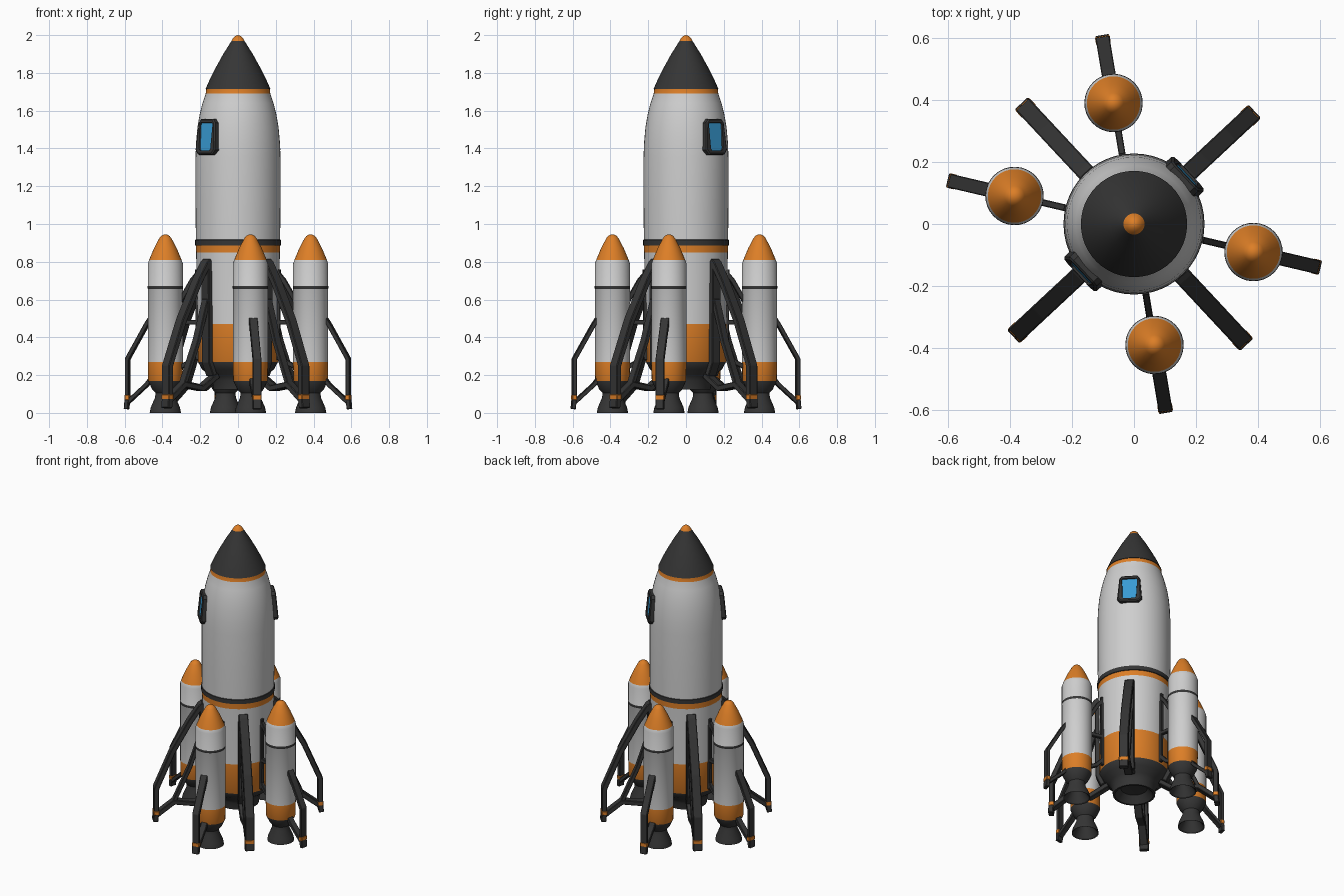
import bpy, bmesh, math
from mathutils import Matrix, Vector

if "Cube" in bpy.data.objects:
    bpy.data.objects.remove(bpy.data.objects["Cube"])


def material(name, rgb):
    m = bpy.data.materials.new(name)
    m.diffuse_color = (*rgb, 1)
    m.use_nodes = True
    m.node_tree.nodes["Principled BSDF"].inputs["Base Color"].default_value = m.diffuse_color
    return m


MATS = [material("light grey", (0.62, 0.62, 0.62)),
        material("orange", (0.72, 0.21, 0.02)),
        material("charcoal", (0.036, 0.036, 0.036)),
        material("window blue", (0.04, 0.33, 0.66))]
GREY, ORANGE, DARK, BLUE = range(4)


def finish(bm, name, angle=0.0, mat=None, smooth=None):
    """Turn a bmesh into an object rotated about the z axis."""
    bmesh.ops.recalc_face_normals(bm, faces=bm.faces)
    me = bpy.data.meshes.new(name)
    bm.to_mesh(me)
    bm.free()
    for m in MATS:
        me.materials.append(m)
    if mat is not None:
        for p in me.polygons:
            p.material_index = mat
    ob = bpy.data.objects.new(name, me)
    bpy.context.collection.objects.link(ob)
    ob.rotation_euler.z = math.radians(angle)
    if smooth:
        bpy.ops.object.select_all(action='DESELECT')
        ob.select_set(True)
        bpy.context.view_layer.objects.active = ob
        bpy.ops.object.shade_smooth_by_angle(angle=math.radians(smooth))
    return ob


def lathe(name, profile, sides, cx=0.0, angle=0.0):
    """Spin (radius, z, colour of the segment that follows) about x=cx."""
    bm = bmesh.new()
    rings = []
    for r, z, _ in profile:
        if r < 1e-4:
            rings.append([bm.verts.new((cx, 0, z))] * sides)
        else:
            rings.append([bm.verts.new((cx + r * math.cos(2 * math.pi * i / sides),
                                        r * math.sin(2 * math.pi * i / sides), z))
                          for i in range(sides)])
    for (a, b), (_, _, mat) in zip(zip(rings, rings[1:]), profile):
        for i in range(sides):
            j = (i + 1) % sides
            f = bm.faces.new(list(dict.fromkeys((a[i], a[j], b[j], b[i]))))
            f.material_index = mat
    return finish(bm, name, angle, smooth=30)


def bar(name, pts, thick, width, angle, mat=DARK):
    """Rectangular bar along a mitred path in the (radius, z) plane."""
    bm = bmesh.new()
    pts = [Vector(p) for p in pts]
    rings = []
    for i, p in enumerate(pts):
        d0 = (p - pts[i - 1]).normalized() if i else (pts[1] - p).normalized()
        d1 = (pts[i + 1] - p).normalized() if i < len(pts) - 1 else d0
        t = (d0 + d1).normalized()
        n = Vector((-t.y, t.x)) * thick / 2 / max(0.5, t.dot(d0))
        rings.append([bm.verts.new((p.x + s * n.x, w * width / 2, p.y + s * n.y))
                      for s, w in ((1, 1), (1, -1), (-1, -1), (-1, 1))])
    for a, b in zip(rings, rings[1:]):
        for i in range(4):
            j = (i + 1) % 4
            bm.faces.new((a[i], a[j], b[j], b[i]))
    bm.faces.new(rings[0])
    bm.faces.new(rings[-1])
    bmesh.ops.bevel(bm, geom=[e for e in bm.edges], offset=thick * 0.12,
                    segments=1, affect='EDGES')
    return finish(bm, name, angle, mat)


# Main hull with painted bands, nose and rounded lower bell
lathe("main_hull", [
    (0, 0.18, DARK), (0.08, 0.17, DARK), (0.118, 0.125, DARK), (0.13, 0.125, DARK),
    (0.135, 0.17, DARK), (0.15, 0.20, DARK), (0.19, 0.23, DARK), (0.212, 0.27, ORANGE),
    (0.214, 0.47, GREY), (0.218, 0.70, GREY), (0.222, 0.85, ORANGE),
    (0.223, 0.885, DARK), (0.227, 0.887, DARK), (0.227, 0.915, DARK),
    (0.223, 0.917, GREY), (0.225, 1.10, GREY), (0.225, 1.35, GREY),
    (0.222, 1.43, GREY), (0.215, 1.51, GREY), (0.203, 1.58, GREY),
    (0.188, 1.64, GREY), (0.171, 1.69, ORANGE), (0.168, 1.715, DARK),
    (0.171, 1.716, DARK), (0.145, 1.775, DARK), (0.114, 1.835, DARK),
    (0.078, 1.90, DARK), (0.034, 1.97, ORANGE), (0.026, 1.985, ORANGE),
    (0.013, 1.996, ORANGE), (0, 2.0, ORANGE)], 48)


# Windows: chamfered frame with inset glass, on two opposite sides
def window(angle):
    outline = [(-0.055, -0.095), (0.055, -0.095), (0.076, -0.07), (0.064, 0.075),
               (0.047, 0.095), (-0.047, 0.095), (-0.064, 0.075), (-0.076, -0.07)]
    place = (Matrix.Translation((0.207, 0, 1.46)) @
             Matrix.Rotation(math.radians(-5), 4, 'Y'))
    bm = bmesh.new()
    face = bm.faces.new([bm.verts.new((-0.03, y, z)) for y, z in outline])
    ext = bmesh.ops.extrude_face_region(bm, geom=[face])
    bmesh.ops.translate(bm, vec=(0.053, 0, 0),
                        verts=[v for v in ext["geom"] if isinstance(v, bmesh.types.BMVert)])
    bmesh.ops.recalc_face_normals(bm, faces=bm.faces)
    for f in bm.faces:
        f.material_index = DARK
    front = max(bm.faces, key=lambda f: f.calc_center_median().x)
    bmesh.ops.inset_region(bm, faces=[front], thickness=0.008, depth=0.006)
    bmesh.ops.inset_region(bm, faces=[front], thickness=0.015)
    for v in front.verts:                     # glass widens towards the top
        v.co.y *= 0.97 + 2.6 * v.co.z
    bmesh.ops.inset_region(bm, faces=[front], thickness=0.002, depth=-0.008)
    front.material_index = BLUE
    bmesh.ops.transform(bm, matrix=place, verts=bm.verts)
    finish(bm, "window", angle)


for a in (43, 223):
    window(a)

# Two mirrored pairs of side boosters with their outer legs and hull links
for a in (-13.2, 99.6, 166.8, 279.6):
    lathe("booster", [
        (0, 0.08, DARK), (0.035, 0.08, DARK), (0.074, 0.005, DARK), (0.083, 0.0, DARK),
        (0.077, 0.03, DARK), (0.055, 0.08, DARK), (0.052, 0.105, DARK),
        (0.07, 0.125, DARK), (0.091, 0.17, ORANGE), (0.093, 0.27, GREY),
        (0.093, 0.657, DARK), (0.094, 0.659, DARK), (0.094, 0.671, DARK),
        (0.093, 0.673, GREY), (0.093, 0.79, GREY), (0.086, 0.81, ORANGE),
        (0.060, 0.872, ORANGE), (0.032, 0.925, ORANGE), (0.022, 0.937, ORANGE),
        (0.011, 0.943, ORANGE), (0, 0.945, ORANGE)], 32, 0.395, a)
    bar("booster_leg", [(0.475, 0.50), (0.495, 0.47), (0.6, 0.285), (0.6, 0.085),
                        (0.606, 0.02)], 0.022, 0.045, a)
    bar("booster_leg_strut", [(0.465, 0.19), (0.495, 0.15), (0.6, 0.055)], 0.022, 0.04, a)
    bar("booster_foot_band", [(0.6005, 0.068), (0.6005, 0.095)], 0.025, 0.048, a, ORANGE)
    bar("booster_link_upper", [(0.2, 0.76), (0.25, 0.70), (0.32, 0.58)], 0.025, 0.022, a)
    bar("booster_link_middle", [(0.2, 0.48), (0.32, 0.48)], 0.025, 0.022, a)
    bar("booster_link_lower", [(0.2, 0.34), (0.26, 0.27), (0.32, 0.24)], 0.025, 0.022, a)
    bar("booster_link_rail", [(0.222, 0.76), (0.218, 0.28)], 0.02, 0.022, a)

# Four large landing legs between the boosters
for k in range(4):
    a = 43 + 90 * k
    bar("landing_leg", [(0.215, 0.805), (0.235, 0.79), (0.30, 0.69), (0.41, 0.49),
                        (0.51, 0.25), (0.51, 0.09), (0.516, 0.025)], 0.032, 0.058, a)
    bar("leg_rail", [(0.225, 0.80), (0.222, 0.27), (0.19, 0.2)], 0.03, 0.058, a)
    bar("leg_lower_strut", [(0.51, 0.065), (0.40, 0.15), (0.27, 0.13), (0.16, 0.20)],
        0.03, 0.05, a)
    bar("leg_inner_strut", [(0.40, 0.15), (0.30, 0.38), (0.23, 0.60)], 0.024, 0.045, a)
    bar("landing_foot_band", [(0.5105, 0.07), (0.5105, 0.1)], 0.035, 0.061, a, ORANGE)
